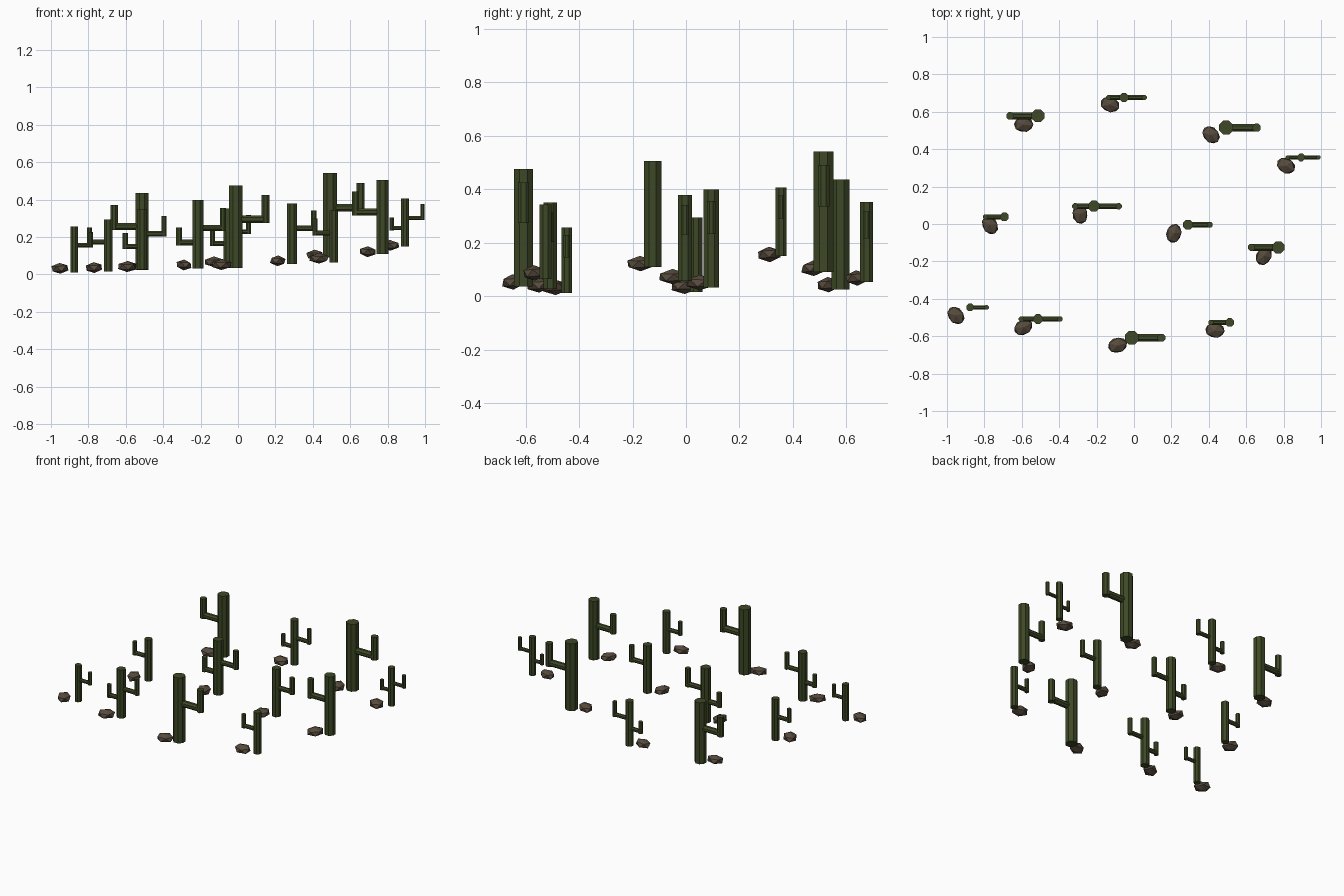
import bpy, bmesh, math
from mathutils import Matrix, Vector

if "Cube" in bpy.data.objects:
    bpy.data.objects.remove(bpy.data.objects["Cube"])


def material(name, rgb):
    m = bpy.data.materials.new(name)
    m.diffuse_color = (*rgb, 1)
    m.use_nodes = True
    m.node_tree.nodes["Principled BSDF"].inputs["Base Color"].default_value = m.diffuse_color
    return m


GREEN = material("cactus green", (0.048, 0.066, 0.019))
BROWN = material("rock brown", (0.095, 0.07, 0.046))


def finish(bm, name, mat, loc):
    bmesh.ops.recalc_face_normals(bm, faces=bm.faces)
    me = bpy.data.meshes.new(name)
    bm.to_mesh(me)
    bm.free()
    me.materials.append(mat)
    ob = bpy.data.objects.new(name, me)
    ob.location = loc
    bpy.context.collection.objects.link(ob)
    return ob


def prism(bm, a, b, apothem, sides):
    """Straight flat-sided column from a to b, with a flat facing each axis."""
    a, b = Vector(a), Vector(b)
    d = b - a
    rot = d.to_track_quat('Z', 'Y').to_matrix().to_4x4()
    r = apothem / math.cos(math.pi / sides)
    bmesh.ops.create_cone(
        bm, cap_ends=True, segments=sides, radius1=r, radius2=r, depth=d.length,
        matrix=Matrix.Translation((a + b) / 2) @ rot @ Matrix.Rotation(math.pi / sides, 4, 'Z'))


def cactus(i, x, y, z, h, arms):
    slim = len(arms) > 1
    ra = (0.044 if slim else 0.048) * h
    bm = bmesh.new()
    prism(bm, (0, 0, 0), (0, 0, h), (0.080 if slim else 0.082) * h, 8)
    for reach, elbow, tip in arms:
        out, e, t = reach * h, elbow * h, tip * h
        prism(bm, (0, 0, e), (out, 0, e), ra * 0.95, 8)
        prism(bm, (out, 0, e - ra), (out, 0, t), ra, 8)
    finish(bm, f"cactus_{i}", GREEN, (x, y, z))


def rock(i, x, y, z, turn):
    bm = bmesh.new()
    bmesh.ops.create_icosphere(bm, subdivisions=1, radius=1)
    bmesh.ops.scale(bm, vec=(0.058, 0.045, 0.029), verts=bm.verts)
    ob = finish(bm, f"rock_{i}", BROWN, (x, y, z))
    ob.rotation_euler = (0.08, 0, math.radians(turn))


# Arms as fractions of height: sideways reach, elbow height, tip height
RIGHT = [(0.362, 0.59, 0.885)]
LEFT = [(-0.362, 0.565, 0.84)]
BOTH = RIGHT + [(-0.275, 0.38, 0.60)]

# Cactus: x, y, base z, height, arms
CACTI = [
    (-0.513, 0.578, 0.024, 0.413, LEFT),
    (-0.053, 0.676, 0.052, 0.30, BOTH),
    (0.492, 0.515, 0.09, 0.452, RIGHT),
    (0.893, 0.356, 0.15, 0.257, BOTH),
    (-0.693, 0.038, 0.016, 0.279, LEFT),
    (-0.214, 0.095, 0.032, 0.367, BOTH),
    (0.289, -0.004, 0.057, 0.322, RIGHT),
    (0.772, -0.125, 0.11, 0.396, LEFT),
    (-0.876, -0.446, 0.012, 0.244, RIGHT),
    (-0.513, -0.508, 0.026, 0.325, BOTH),
    (-0.012, -0.608, 0.036, 0.44, RIGHT),
    (0.512, -0.526, 0.064, 0.279, LEFT),
]
# Rock: x, y, centre z, turn
ROCKS = [
    (-0.59, 0.532, 0.043, 0), (-0.128, 0.639, 0.068, -20),
    (0.412, 0.477, 0.104, -45), (0.813, 0.312, 0.156, -30),
    (-0.77, -0.006, 0.037, -60), (-0.289, 0.052, 0.051, 100),
    (0.213, -0.05, 0.073, 75), (0.694, -0.171, 0.122, 60),
    (-0.952, -0.489, 0.033, -50), (-0.592, -0.552, 0.042, 30),
    (-0.088, -0.648, 0.053, 15), (0.433, -0.568, 0.087, -5),
]
for i, c in enumerate(CACTI, 1):
    cactus(i, *c)
for i, r in enumerate(ROCKS, 1):
    rock(i, *r)
